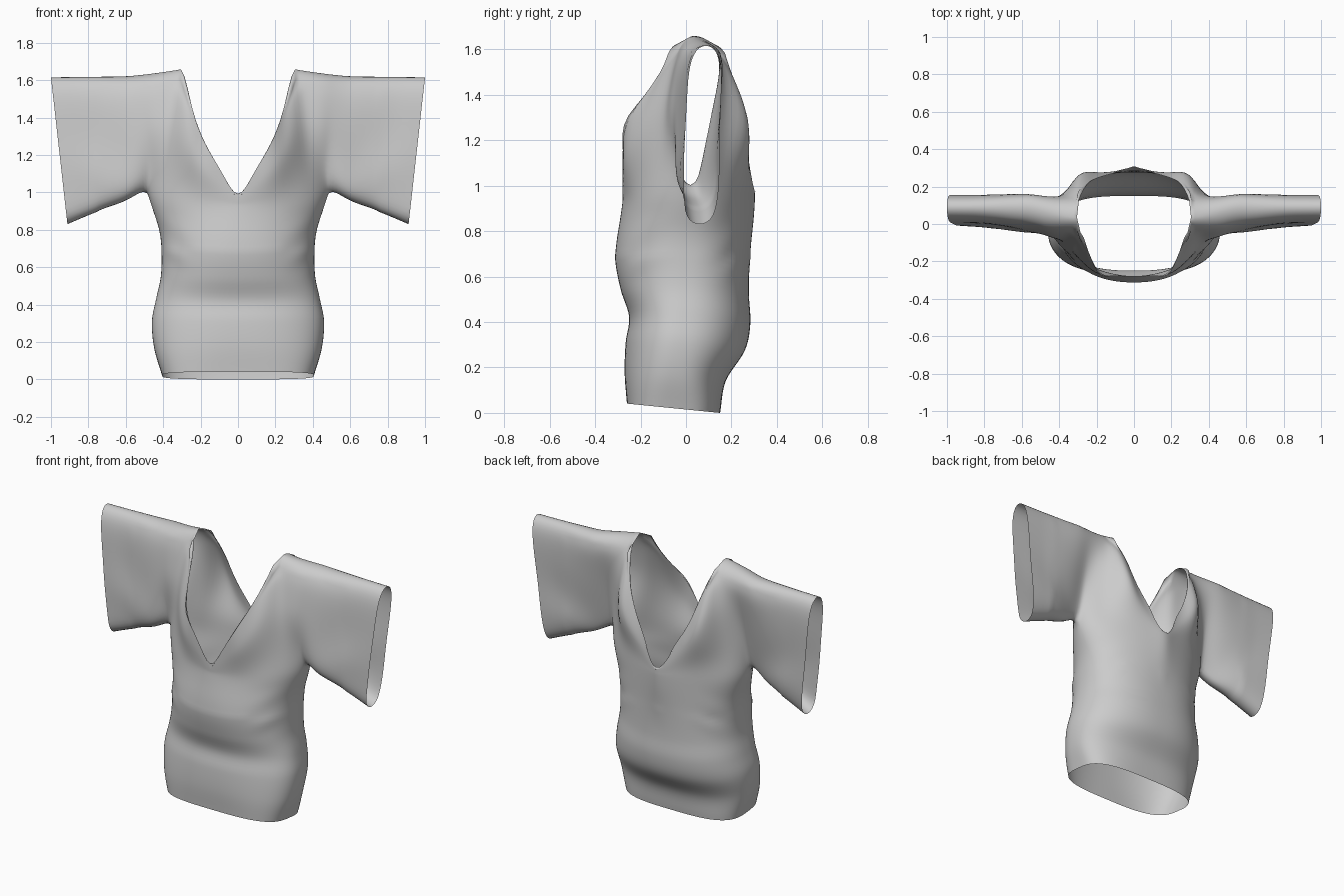
import bpy, bmesh, math

if "Cube" in bpy.data.objects:
    bpy.data.objects.remove(bpy.data.objects["Cube"])

M, K, S, Q, R = 26, 16, 20, 28, 40   # torso columns, neck columns, sleeve columns, rows up, body rows


def lerp(a, b, t):
    return a + (b - a) * t


def smooth(t):
    t = max(0.0, min(1.0, t))
    return t * t * (3 - 2 * t)


def curve(pts, t, i=1):
    """Smooth interpolation through (t, value, ...) points."""
    t = max(pts[0][0], min(pts[-1][0], t))
    n = len(pts)
    for a in range(n - 1):
        if t <= pts[a + 1][0]:
            break
    def slope(j):
        lo, hi = pts[max(j - 1, 0)], pts[min(j + 1, n - 1)]
        return (hi[i] - lo[i]) / (hi[0] - lo[0])
    h = pts[a + 1][0] - pts[a][0]
    u = (t - pts[a][0]) / h
    return ((2*u**3 - 3*u*u + 1) * pts[a][i] + (u**3 - 2*u*u + u) * h * slope(a)
            + (3*u*u - 2*u**3) * pts[a + 1][i] + (u**3 - u*u) * h * slope(a + 1))


# Torso profile by height: z, half width, front y, back y, squareness
BODY = [(0, .405, -.26, .15, 3.2), (.15, .448, -.27, .175, 2.6), (.3, .46, -.265, .26, 2.35),
        (.42, .438, -.25, .283, 2.35), (.55, .412, -.287, .277, 2.3), (.7, .41, -.312, .277, 2.2),
        (.8, .422, -.305, .28, 2.05), (.9, .455, -.29, .285, 1.85), (.98, .48, -.28, .288, 1.75)]
# Neckline, from centre tip to shoulder: s, x, z, y
NECK = {-1: [(0, 0, .955, -.28), (.28, .1, 1.13, -.278), (.52, .185, 1.28, -.268),
             (.72, .237, 1.42, -.165), (.88, .27, 1.56, -.07), (.95, .29, 1.63, -.035),
             (1, .305, 1.658, .035)],
        1: [(0, 0, .967, .31), (.13, .045, .99, .295), (.28, .1, 1.12, .275), (.52, .19, 1.28, .248),
            (.72, .243, 1.43, .222), (.88, .28, 1.565, .165), (.95, .298, 1.63, .11),
            (1, .305, 1.658, .035)]}
SHOULDER = [(.3, 1.658), (.42, 1.64), (.58, 1.622), (.75, 1.618), (1, 1.615)]


def gauss(d, w):
    return math.exp(-(d / w) ** 2)


def folds(x, z, side):
    """Soft cloth creases: drag lines from the armpit and waist folds."""
    d = 0
    r = math.hypot(x - .47, z - .96)
    a = math.atan2(z - .96, x - .47)
    if x > .3 and z > .9:
        d += .006 * math.sin(a * 6 + side) * gauss(r - .33, .24)
    d += .007 * math.sin(z * 42 + x * 22 * side) * gauss(x - .36, .09) * gauss(z - .75, .12)
    return d


def torso_point(j, v, side):
    th = math.pi / 2 * j / M
    z0 = v * .98
    A, F, B, n = (curve(BODY, z0, i) for i in (1, 2, 3, 4))
    c = lerp(-.05, .035, smooth(v))
    sx, cy = max(math.sin(th), 0) ** (2 / n), max(math.cos(th), 0) ** (2 / n)
    if j == M:
        cy = 0
    x = A * sx
    y = c + ((B - c) if side > 0 else (F - c)) * cy
    hem = .02 - (y + .05) * .1
    if side > 0:
        y += .022 * math.exp(-x / .06) * smooth((v - .6) / .4)
    top = lerp(.93, .98, sx * sx)
    z = lerp(hem, top, v)
    y += side * folds(x, z, side) * min(1, cy * 1.5) * smooth((1 - v) / .15)
    return x, y, z


def upper_column(j, side):
    """A strip from the armpit level (or sleeve underside) up to neckline or shoulder."""
    e = max(0, (j - M) / S)
    if j <= M:
        b = torso_point(j, 1, side)
    else:
        b = (lerp(.48, .912, e), lerp(.035, .06, e), .98 - .15 * e + .012 * math.sin(math.pi * e))
    if j <= K:
        t = tuple(curve(NECK[side], j / K, i) for i in (1, 2, 3))
        top = (t[0], t[2], t[1])
    else:
        f = (j - K) / (M - K)
        x = lerp(.305, .5, f) if j <= M else lerp(.5, 1, e)
        top = (x, lerp(.035, .088, smooth((x - .3) / .3)), curve(SHOULDER, x))
    closed = smooth((j - K + 2) / 2)              # how far the top has become a rounded fold
    if side < 0:                                  # how far the bottom has become a rounded fold
        under = smooth((j - K - 4) / (M - K))
    else:
        under = smooth(e / .7)
    start = .065 if side < 0 else .105
    if j <= K:
        bulge = start * smooth(j / K) ** 2
    else:
        f = smooth((j - K) / (M - K))
        bulge = lerp(start, .105, f) if side < 0 else lerp(start, .095, f)
        bulge = lerp(bulge, .076, smooth(e * 1.3))
    pts = []
    for q in range(Q + 1):
        t = lerp(math.sin(math.pi / 2 * q / Q), (1 - math.cos(math.pi * q / Q)) / 2, smooth(e * 3))
        tf = math.sqrt(max(0, 1 - t ** 12))
        hi = lerp(math.sin(math.pi * t), tf, closed)
        ramp = smooth(t / .6) if side < 0 else lerp(smooth(t / .7), min(1, t * 1.15), smooth((j - K) / 6))
        lo = lerp(ramp, math.sqrt(max(0, 1 - (1 - t) ** 17)), under)
        x, y, z = (lerp(b[i], top[i], t) for i in range(3))
        y += side * (bulge * hi * lo + folds(x, z, side) * math.sin(math.pi * t) * smooth(j / 8))
        pts.append((x, y, z))
    return pts


bm = bmesh.new()


def add_grid(cols):
    vs = [[bm.verts.new(p) for p in c] for c in cols]
    for a, b in zip(vs, vs[1:]):
        for i in range(len(a) - 1):
            bm.faces.new((a[i], b[i], b[i + 1], a[i + 1]))


# Front and back panels of the right half
for side in (-1, 1):
    add_grid([[torso_point(j, r / R, side) for r in range(R + 1)] for j in range(M + 1)])
    add_grid([upper_column(j, side) for j in range(M + S + 1)])

# Sew the seams, then mirror to the left half
bmesh.ops.remove_doubles(bm, verts=bm.verts, dist=.0004)
for v in bm.verts:
    if abs(v.co.x) < .001:
        v.co.x = 0
geo = bmesh.ops.duplicate(bm, geom=bm.verts[:] + bm.edges[:] + bm.faces[:])["geom"]
for v in geo:
    if isinstance(v, bmesh.types.BMVert):
        v.co.x *= -1
bmesh.ops.remove_doubles(bm, verts=bm.verts, dist=.0004)

# Relax the cloth where torso and sleeves join (open edges stay put)
zone = [v for v in bm.verts if .7 < v.co.z < 1.58 and abs(v.co.x) < .75 and not v.is_boundary]
for _ in range(8):
    bmesh.ops.smooth_vert(bm, verts=zone, factor=.5, use_axis_x=True, use_axis_y=True, use_axis_z=True)

bmesh.ops.recalc_face_normals(bm, faces=bm.faces)
if sum(f.normal.y * f.calc_center_median().y for f in bm.faces) < 0:
    bmesh.ops.reverse_faces(bm, faces=bm.faces)
for f in bm.faces:
    f.smooth = True
mesh = bpy.data.meshes.new("wide_sleeve_top")
bm.to_mesh(mesh)
bm.free()
top = bpy.data.objects.new("wide_sleeve_top", mesh)
bpy.context.collection.objects.link(top)
